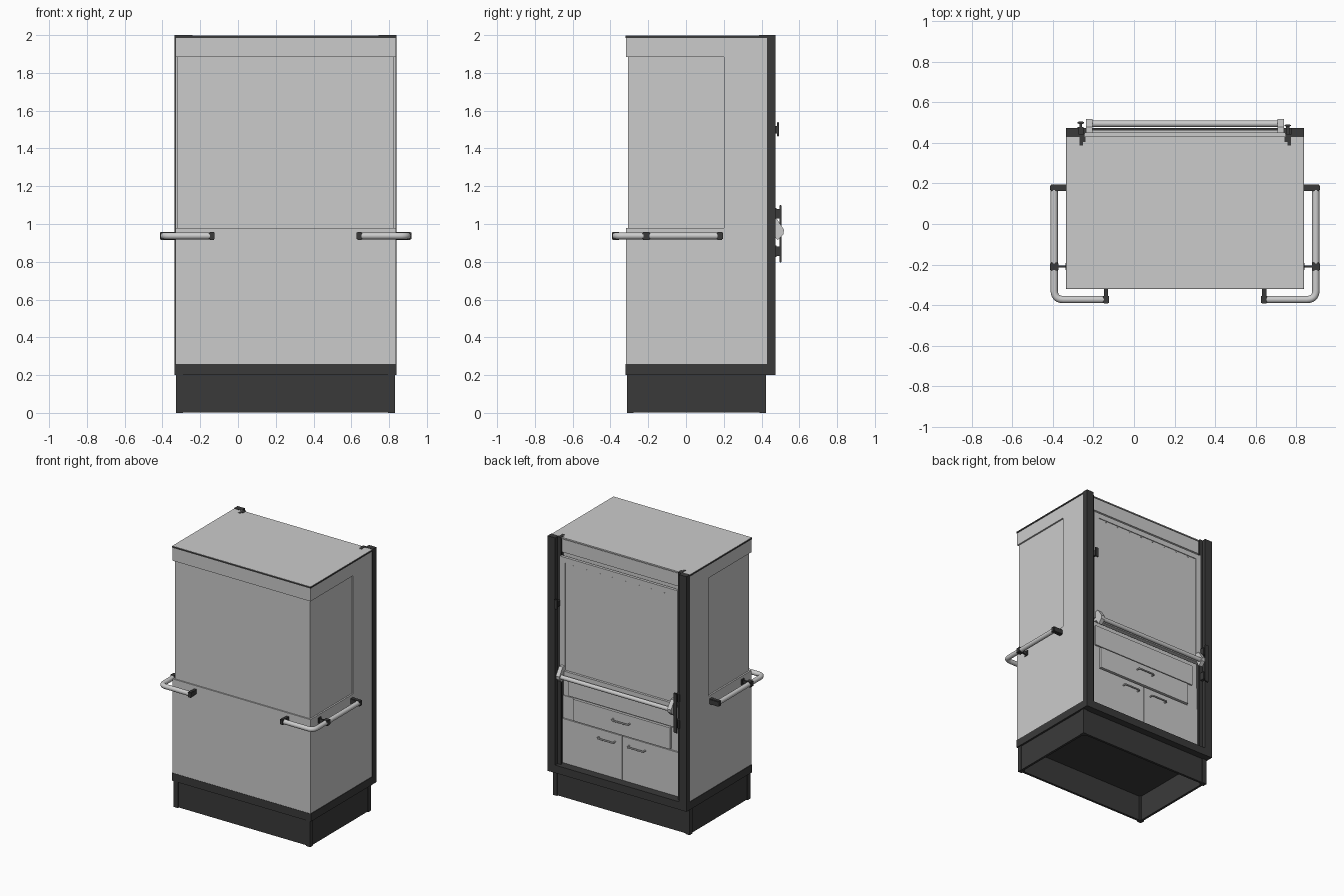
import bpy, bmesh, math
from mathutils import Vector

if "Cube" in bpy.data.objects:
    bpy.data.objects.remove(bpy.data.objects["Cube"])

CX = 0.252          # middle plane of the cabinet
HW = 0.588          # half width over the dark frame
dark = bpy.data.materials.new("dark_frame")
dark.diffuse_color = (0.042, 0.042, 0.042, 1)
dark.use_nodes = True
dark.node_tree.nodes["Principled BSDF"].inputs["Base Color"].default_value = dark.diffuse_color


def finish(name, bm, mat=None, smooth=False):
    bmesh.ops.recalc_face_normals(bm, faces=bm.faces)
    me = bpy.data.meshes.new(name)
    bm.to_mesh(me)
    bm.free()
    ob = bpy.data.objects.new(name, me)
    bpy.context.collection.objects.link(ob)
    if mat:
        me.materials.append(mat)
    if smooth:
        bpy.ops.object.select_all(action='DESELECT')
        ob.select_set(True)
        bpy.context.view_layer.objects.active = ob
        bpy.ops.object.shade_smooth_by_angle(angle=math.radians(35))
    return ob


def box(name, x, y, z, mat=None, bevel=0):
    """Box from ranges; x is measured from the middle plane."""
    bm = bmesh.new()
    bmesh.ops.create_cube(bm, size=1)
    for v in bm.verts:
        for i, r in enumerate((x, y, z)):
            v.co[i] = (r[0] + r[1]) / 2 + v.co[i] * abs(r[1] - r[0])
        v.co.x += CX
    if bevel:
        bmesh.ops.bevel(bm, geom=bm.edges[:], offset=bevel, segments=2, affect='EDGES')
    return finish(name, bm, mat)


def tube(name, pts, radius, fillet=0.03, sides=16):
    """Round tube along a path with rounded corners."""
    pts = [Vector(p) for p in pts]
    path = [pts[0]]
    for a, b, c in zip(pts, pts[1:], pts[2:]):
        p, q = b + (a - b).normalized() * fillet, b + (c - b).normalized() * fillet
        for i in range(7):
            t = i / 6
            path.append(p * (1 - t) ** 2 + b * 2 * t * (1 - t) + q * t * t)
    path.append(pts[-1])
    bm = bmesh.new()
    normal = Vector((0, 0, 1))      # every path here lies flat
    rings = []
    for i, p in enumerate(path):
        d = (path[min(i + 1, len(path) - 1)] - path[max(i - 1, 0)]).normalized()
        side = d.cross(normal)
        rings.append([bm.verts.new(p + radius * (normal * math.cos(a) + side * math.sin(a)))
                      for a in (2 * math.pi * k / sides for k in range(sides))])
    for r, s in zip(rings, rings[1:]):
        for k in range(sides):
            bm.faces.new((r[k], r[(k + 1) % sides], s[(k + 1) % sides], s[k]))
    bm.faces.new(rings[0])
    bm.faces.new(rings[-1])
    return finish(name, bm, None, True)


def extrude_x(name, yz, x0, x1, mat=None):
    """Profile in y,z extruded along x."""
    bm = bmesh.new()
    a = [bm.verts.new((CX + x0, y, z)) for y, z in yz]
    b = [bm.verts.new((CX + x1, y, z)) for y, z in yz]
    n = len(yz)
    bm.faces.new(a)
    bm.faces.new(b)
    for i in range(n):
        bm.faces.new((a[i], a[(i + 1) % n], b[(i + 1) % n], b[i]))
    return finish(name, bm, mat)


# Hollow plinth: four skirt panels and corner legs
for n, y in (("front", (-0.306, -0.288)), ("back", (0.40, 0.418))):
    box(f"plinth_{n}", (-0.57, 0.57), y, (0.003, 0.2), dark)
for s, n in ((-1, "left"), (1, "right")):
    box(f"plinth_{n}", (s * 0.555, s * 0.573), (-0.30, 0.41), (0.003, 0.2), dark)
    for m, y in (("front", (-0.313, -0.278)), ("back", (0.388, 0.424))):
        box(f"leg_{m}_{n}", (s * 0.543, s * 0.579), y, (0, 0.2), dark)
box("floor_frame", (-HW, HW), (-0.319, 0.473), (0.2, 0.26), dark)

# Cabinet body with an upper window zone set back on three sides
box("lower_body", (-0.584, 0.584), (-0.317, 0.40), (0.26, 0.98))
box("window_panels", (-0.572, 0.572), (-0.307, 0.21), (0.98, 1.885))
box("upper_rear_body", (-0.584, 0.584), (0.2, 0.40), (0.98, 1.885))
box("top_band", (-0.584, 0.584), (-0.317, 0.433), (1.885, 1.985))
box("roof_edge", (-HW, HW), (-0.32, 0.43), (1.985, 1.996), dark)
box("roof", (-0.586, 0.586), (-0.319, 0.435), (1.99, 1.998))

for s, n in ((-1, "left"), (1, "right")):
    # Side cheeks, dark rear columns with inner channel and top hooks
    box(f"side_cheek_{n}", (s * 0.55, s * 0.584), (0.40, 0.43), (0.26, 1.89))
    box(f"column_{n}", (s * 0.525, s * HW), (0.43, 0.474), (0.2, 2.0), dark)
    box(f"column_channel_{n}", (s * 0.505, s * 0.55), (0.395, 0.432), (0.26, 1.98), dark)
    box(f"column_lip_{n}", (s * 0.497, s * 0.527), (0.43, 0.445), (0.26, 2.0), dark)
    box(f"column_hook_{n}", (s * 0.505, s * 0.522), (0.387, 0.44), (1.97, 2.0), dark)
    box(f"hook_tip_{n}", (s * 0.492, s * 0.522), (0.405, 0.43), (1.97, 2.0), dark)

    # Bent corner grab rail and its clamps
    X = lambda x: CX + s * x
    tube(f"grab_rail_{n}", [(X(0.646), 0.19, 0.937), (X(0.646), -0.373, 0.937),
                            (X(0.385), -0.373, 0.937)], 0.018, 0.045)
    z = (0.916, 0.958)
    box(f"rail_clamp_rear_{n}", (s * 0.582, s * 0.666), (0.163, 0.195), z, dark, 0.004)
    box(f"rail_clamp_mid_{n}", (s * 0.626, s * 0.666), (-0.23, -0.19), z, dark, 0.004)
    box(f"rail_stem_mid_{n}", (s * 0.58, s * 0.63), (-0.216, -0.204), (0.925, 0.949), dark)
    box(f"rail_flange_mid_{n}", (s * 0.58, s * 0.59), (-0.228, -0.192), z, dark)
    box(f"rail_clamp_front_{n}", (s * 0.376, s * 0.405), (-0.393, -0.352), z, dark, 0.004)
    box(f"rail_stem_front_{n}", (s * 0.38, s * 0.401), (-0.358, -0.31), (0.92, 0.954), dark)

    # Sash frame stile and handle end cap
    box(f"sash_stile_{n}", (s * 0.455, s * 0.497), (0.43, 0.452), (0.98, 1.86))
    extrude_x(f"sash_handle_end_{n}", [(0.445, 1.03), (0.478, 1.03), (0.519, 0.97), (0.515, 0.945),
                                       (0.485, 0.915), (0.472, 0.93), (0.445, 0.985)],
              s * 0.457, s * 0.488)

    # Cupboard door with its pull
    box(f"door_{n}", (s * 0.002, s * 0.505), (0.40, 0.412), (0.262, 0.60))
    tube(f"door_pull_{n}", [(X(0.06), 0.41, 0.54), (X(0.06), 0.438, 0.54),
                            (X(0.195), 0.438, 0.54), (X(0.195), 0.41, 0.54)], 0.006, 0.012, 10)
    box(f"drawer_filler_{n}", (s * 0.415, s * 0.505), (0.40, 0.405), (0.605, 0.775))

# Sliding sash: glass, rails, handle bar
box("sash_glass", (-0.46, 0.46), (0.435, 0.446), (0.98, 1.83))
box("sash_top_rail", (-0.497, 0.497), (0.43, 0.452), (1.82, 1.86))
box("sash_bottom_rail", (-0.485, 0.485), (0.43, 0.464), (0.955, 0.995))
tube("sash_handle_bar", [(CX - 0.47, 0.495, 0.96), (CX + 0.47, 0.495, 0.96)], 0.016)
for i in range(8):
    x = -0.385 + i * 0.11
    box(f"sash_clip_{i}", (x - 0.006, x + 0.006), (0.44, 0.449), (1.808, 1.813))

# Apron and drawer
box("apron", (-0.455, 0.455), (0.40, 0.412), (0.785, 0.945))
box("drawer", (-0.41, 0.41), (0.40, 0.42), (0.61, 0.775))
tube("drawer_pull", [(CX - 0.07, 0.418, 0.715), (CX - 0.07, 0.445, 0.715),
                     (CX + 0.07, 0.445, 0.715), (CX + 0.07, 0.418, 0.715)], 0.006, 0.012, 10)

# Column fittings: long pull plate on one side, small knob on the other
box("pull_plate", (-0.53, -0.5), (0.494, 0.506), (0.795, 1.10), dark, 0.003)
for i, z in enumerate((0.855, 1.055)):
    box(f"pull_plate_stem_{i}", (-0.522, -0.508), (0.44, 0.496), (z - 0.025, z + 0.025), dark)
    box(f"pull_plate_foot_{i}", (-0.532, -0.502), (0.44, 0.48), (z - 0.03, z + 0.03), dark)
box("latch_stem", (0.499, 0.515), (0.44, 0.484), (1.48, 1.52), dark)
box("latch_cap", (0.492, 0.522), (0.482, 0.492), (1.463, 1.54), dark, 0.003)
